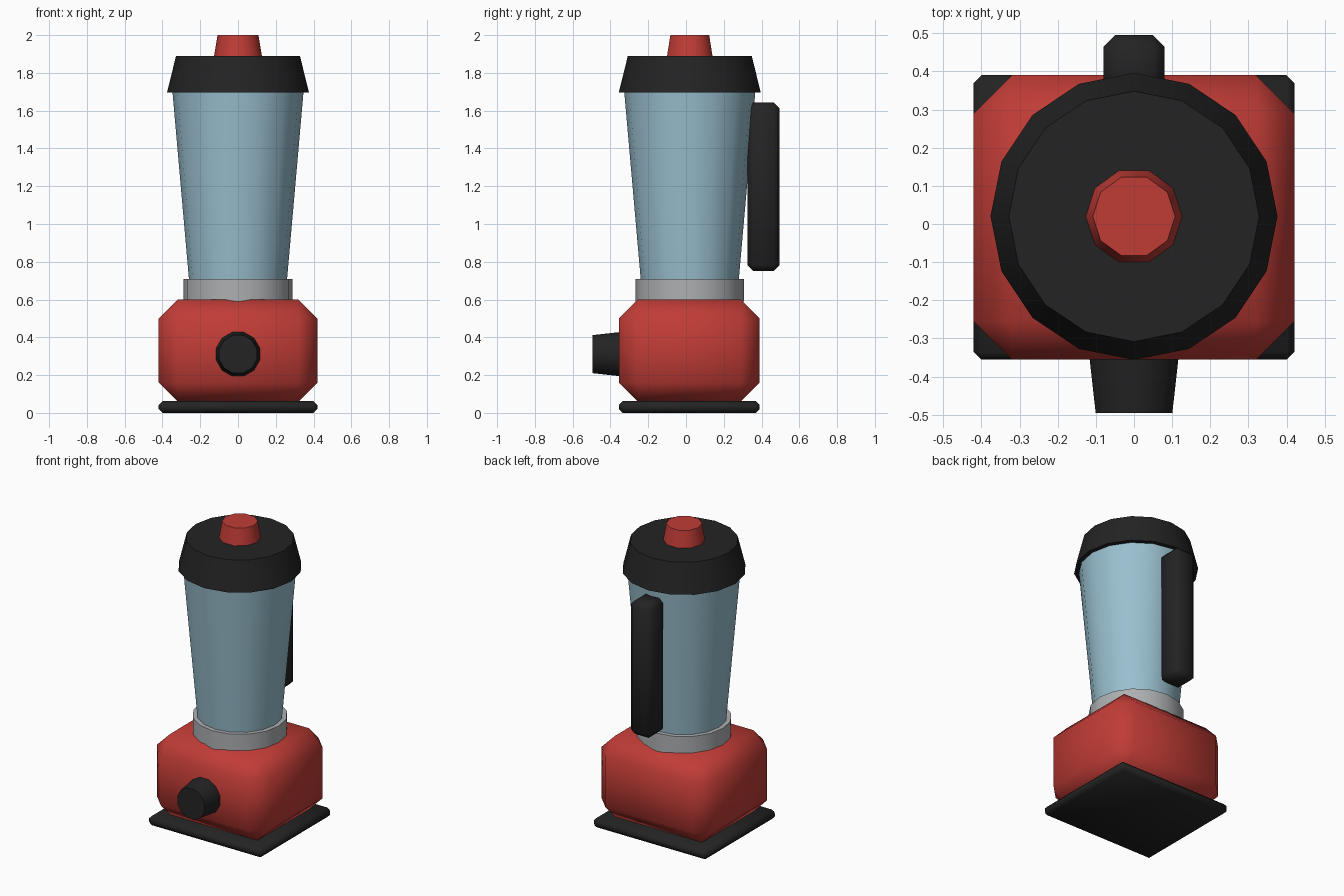
import bpy
from math import radians

cube = bpy.data.objects.get("Cube")
if cube:
    bpy.data.objects.remove(cube, do_unlink=True)


def material(name, rgb):
    m = bpy.data.materials.new(name)
    m.use_nodes = True
    m.diffuse_color = (*rgb, 1)
    m.node_tree.nodes["Principled BSDF"].inputs["Base Color"].default_value = (*rgb, 1)
    return m


RED = material("red", (0.53, 0.045, 0.037))
BLACK = material("black", (0.017, 0.017, 0.017))
GLASS = material("blue glass", (0.32, 0.52, 0.62))
GREY = material("grey metal", (0.42, 0.43, 0.44))
CY = 0.02  # depth of the main axis


def finish(name, mat, angle):
    ob = bpy.context.object
    ob.name = ob.data.name = name
    ob.data.materials.append(mat)
    bpy.ops.object.shade_smooth_by_angle(angle=radians(angle))
    return ob


def block(name, mat, low, high, bevel):
    """Box between two corners with a single-step chamfer."""
    size = [h - l for l, h in zip(low, high)]
    centre = [(h + l) / 2 for l, h in zip(low, high)]
    bpy.ops.mesh.primitive_cube_add(size=1, location=centre)
    bpy.context.object.scale = size
    bpy.ops.object.transform_apply(location=False, rotation=False, scale=True)
    mod = bpy.context.object.modifiers.new("chamfer", 'BEVEL')
    mod.width, mod.segments = bevel, 1
    bpy.ops.object.modifier_apply(modifier=mod.name)
    return finish(name, mat, 60)


def taper(name, mat, sides, r1, r2, z1, z2, spin=0):
    """Tapered round part on the main axis."""
    bpy.ops.mesh.primitive_cone_add(vertices=sides, radius1=r1, radius2=r2, depth=z2 - z1,
                                    location=(0, CY, (z1 + z2) / 2),
                                    rotation=(0, 0, radians(spin)))
    return finish(name, mat, 40)


# Motor housing and foot
block("foot", BLACK, (-0.42, -0.355, 0), (0.42, 0.39, 0.062), 0.02)
block("motor_housing", RED, (-0.42, -0.355, 0.06), (0.42, 0.39, 0.6), 0.1)

# Control knob, pointing forward
bpy.ops.mesh.primitive_cone_add(vertices=12, radius1=0.122, radius2=0.104, depth=0.155,
                                location=(0, -0.4175, 0.311),
                                rotation=(radians(90), 0, 0))
knob = finish("control_knob", BLACK, 40)
knob.rotation_euler.rotate_axis('Z', radians(15))

# Jar stack
taper("collar", GREY, 16, 0.288, 0.288, 0.59, 0.71)
taper("jar", GLASS, 16, 0.252, 0.347, 0.62, 1.7)
taper("lid", BLACK, 16, 0.376, 0.328, 1.695, 1.89)
taper("lid_cap", RED, 10, 0.128, 0.108, 1.88, 2.0, 18)

# Handle at the back
block("handle", BLACK, (-0.08, 0.325, 0.752), (0.08, 0.495, 1.642), 0.03)
